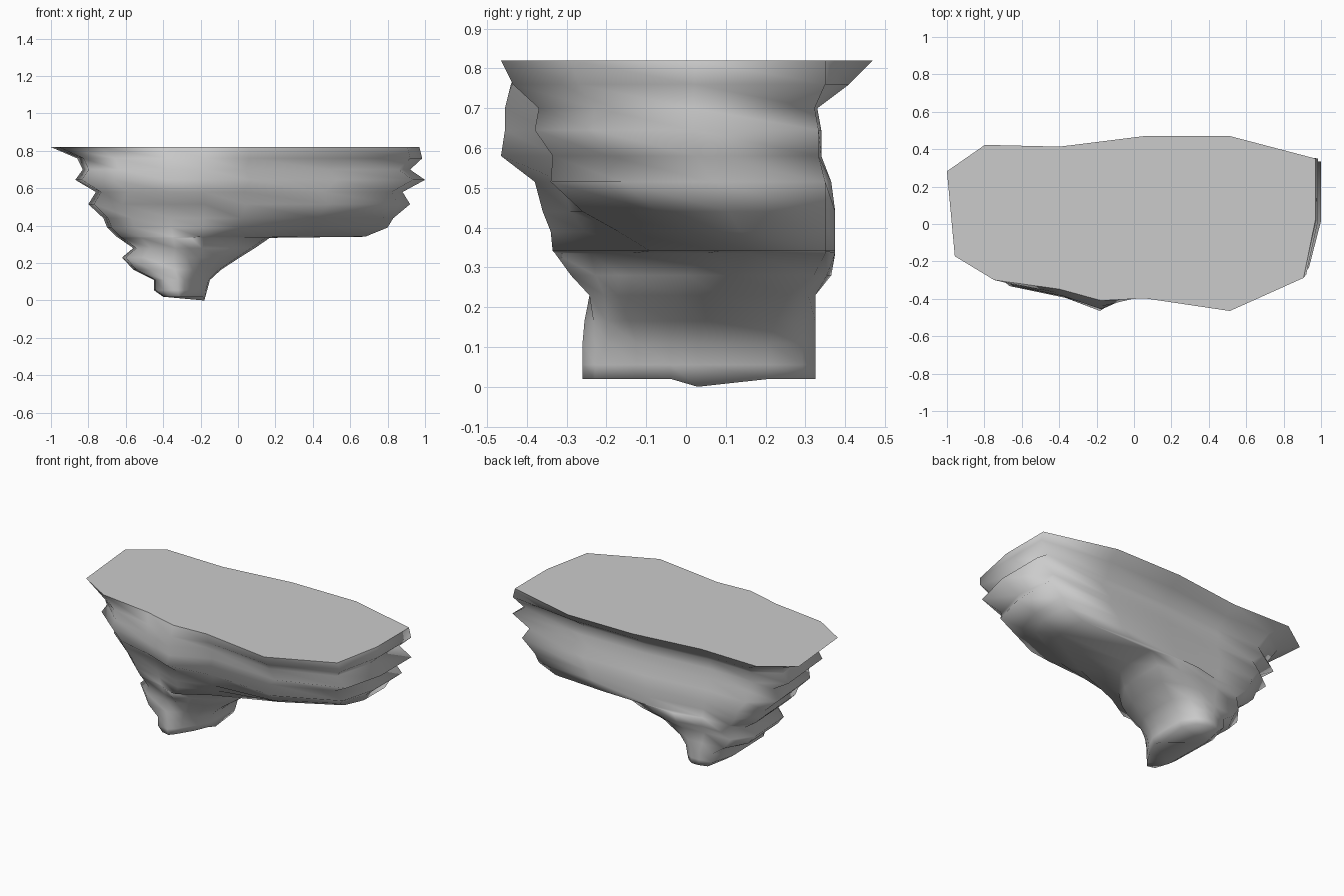
import bpy, bmesh

if "Cube" in bpy.data.objects:
    bpy.data.objects.remove(bpy.data.objects["Cube"])

# Plan outline: side fraction from the stem axis, front/back fraction at the slab and at the stem
OUTLINE = [(-1, .6, .5), (-.94, -.42, -.6), (-.64, -.73, -.95), (-.14, -.85, -1), (.1, -1, -.88),
           (.28, -.88, -.75), (.64, -1, -.48), (.95, -.62, -.15), (1, .05, .09), (1, .98, .65),
           (.64, 1, .9), (.28, 1, 1), (-.14, .88, 1), (-.71, .9, .95)]
AXIS = -.3

# Ledges: height, left, right, front depth at stem, front depth at right, back depth
LEDGES = [
    (.82, -1.0, .97, .41, .465, .47),
    (.76, -.86, .985, .44, .435, .41),
    (.70, -.83, .92, .455, .37, .33),
    (.645, -.87, 1.0, .455, .38, .34),
    (.58, -.76, .88, .465, .335, .34),
    (.515, -.80, .92, .38, .34, .365),
    (.44, -.72, .83, .36, .26, .375),
    (.39, -.70, .80, .34, .17, .375),
    (.341, -.65, .68, .335, .09, .375),
    (.335, -.64, .17, .33, .14, .375),
    (.28, -.56, .09, .30, .20, .365),
    (.23, -.62, .01, .26, .24, .325),
    (.165, -.56, -.09, .26, .26, .325),
    (.11, -.45, -.15, .26, .26, .325),
    (.055, -.45, -.165, .26, .26, .325),
    (.02, -.40, -.18, .26, .26, .325),
]

bm = bmesh.new()
rings = []
for z, left, right, f_stem, f_right, back in LEDGES:
    t = min(1, max(0, (.34 - z) / .2))
    cut = min(1, max(0, (.6 - z) / .25)) * (1 - t)      # right end is cut back low down
    ring = []
    for s, v_slab, v_stem in OUTLINE:
        v = v_slab * (1 - t) + v_stem * t
        x = AXIS + abs(s) * ((right if s > 0 else left) - AXIS)
        if v > 0:
            y = v * back
            if s == 1:
                y = min(y, .35)
        else:
            w = 0 if s < .2 else 1
            if s == .28:
                w = .75 if z > .5 else .3
            y = v * (f_stem * (1 - w) + f_right * w)
        if s >= .95 and v_slab < .5:
            y += .14 * cut
        # lowest point of the stem is the middle of its right edge
        dz = -.02 if z == .02 and (s, v_slab) == (1, .05) else 0
        ring.append(bm.verts.new((x, y, z + dz)))
    rings.append(ring)

# Rock walls between ledges
n = len(OUTLINE)
for a, b in zip(rings, rings[1:]):
    for k in range(n):
        j = (k + 1) % n
        bm.faces.new((a[k], a[j], b[j], b[k]))

# Flat top and stem underside
top = bm.faces.new(rings[0])
base = bm.faces.new(rings[-1])
bmesh.ops.triangulate(bm, faces=[base])
bmesh.ops.recalc_face_normals(bm, faces=bm.faces)
for f in bm.faces:
    f.smooth = True
for e in top.edges:
    e.smooth = False

mesh = bpy.data.meshes.new("rock_ledge")
bm.to_mesh(mesh)
bm.free()
rock = bpy.data.objects.new("rock_ledge", mesh)
bpy.context.collection.objects.link(rock)
